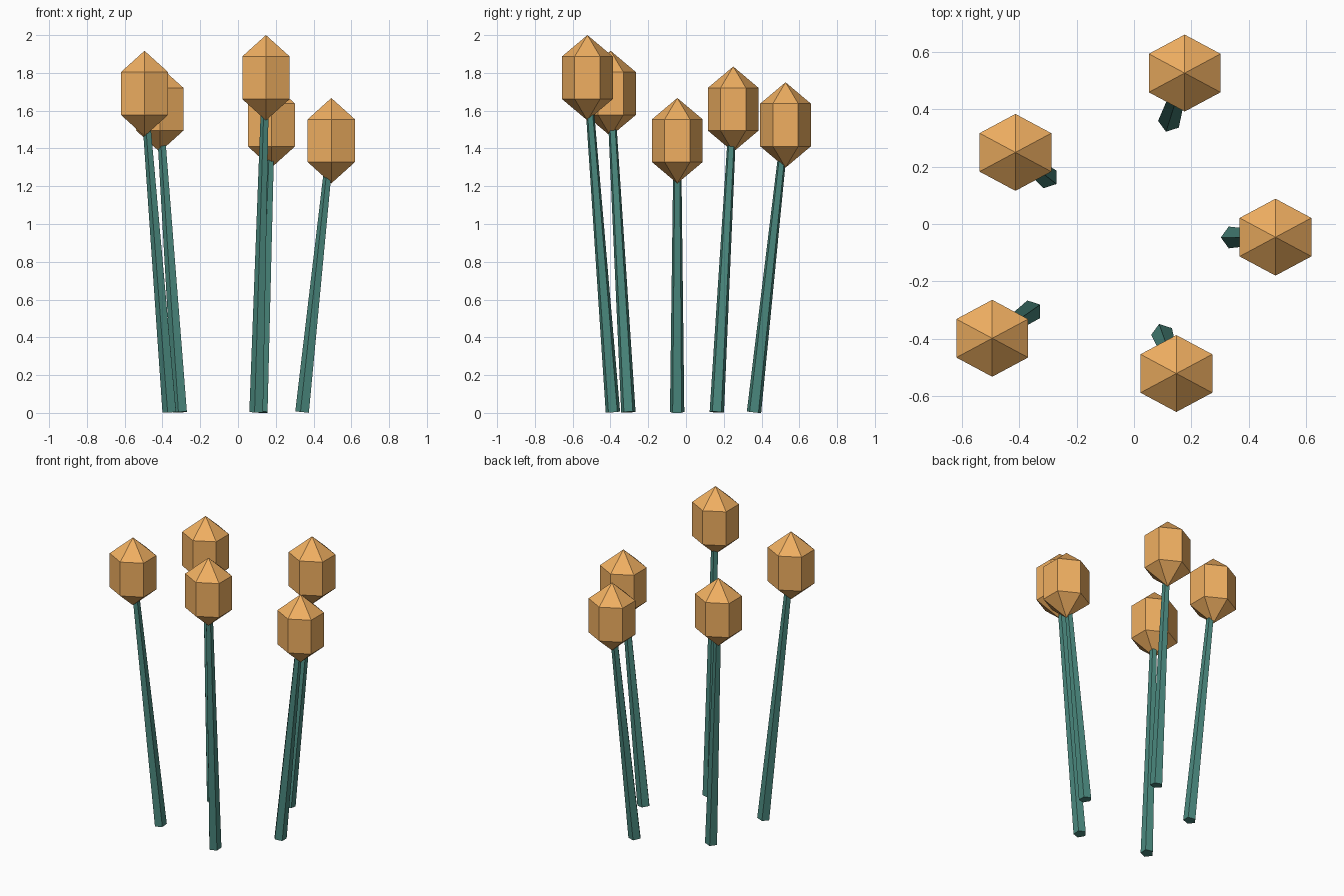
import bpy, bmesh, math
from mathutils import Matrix, Vector

if "Cube" in bpy.data.objects:
    bpy.data.objects.remove(bpy.data.objects["Cube"])


def material(name, color):
    m = bpy.data.materials.new(name)
    m.diffuse_color = (*color, 1)
    m.use_nodes = True
    m.node_tree.nodes["Principled BSDF"].inputs["Base Color"].default_value = m.diffuse_color
    return m


STEM = material("teal", (0.07, 0.25, 0.21))
BUD = material("amber", (0.87, 0.43, 0.12))


def face_corner(bm, angle):
    """Turn the mesh about z so that one of its corners lies at the angle."""
    v = max(bm.verts, key=lambda v: v.co.xy.length).co
    turn = Matrix.Rotation(angle - math.atan2(v.y, v.x), 4, 'Z')
    bm.transform(turn)


def finish(bm, name, mat):
    mesh = bpy.data.meshes.new(name)
    bm.to_mesh(mesh)
    bm.free()
    mesh.materials.append(mat)
    obj = bpy.data.objects.new(name, mesh)
    bpy.context.collection.objects.link(obj)


def stem(name, base, top):
    # five-sided tapered stalk leaning outwards, one corner facing the middle
    axis = top - base
    bm = bmesh.new()
    bmesh.ops.create_cone(bm, cap_ends=True, segments=5, radius1=0.04,
                          radius2=0.021, depth=axis.length)
    face_corner(bm, math.pi)
    lean = Vector((0, 0, 1)).rotation_difference(axis).to_matrix().to_4x4()
    bm.transform(Matrix.Translation((base + top) / 2) @ lean)
    finish(bm, name, STEM)


def bud(name, centre):
    # six-sided capsule with pointed ends, stretched upright
    bm = bmesh.new()
    bmesh.ops.create_uvsphere(bm, u_segments=6, v_segments=3, radius=1)
    face_corner(bm, math.pi / 2)
    bm.transform(Matrix.Translation(centre) @ Matrix.Diagonal((0.167, 0.155, 0.226, 1)))
    finish(bm, name, BUD)


# stem foot (x, y) and bud centre (x, y); each bud sits higher than the last
PLANTS = [
    ((0.343, -0.047), (0.494, -0.046)),
    ((0.124, 0.360), (0.177, 0.527)),
    ((-0.303, 0.163), (-0.414, 0.250)),
    ((-0.360, -0.305), (-0.495, -0.399)),
    ((0.100, -0.387), (0.148, -0.522)),
]
for i, (foot, head) in enumerate(PLANTS):
    centre = Vector((*head, 1.441 + i * 0.0833))
    stem(f"stem_{i + 1}", Vector((*foot, 0.004)), centre)
    bud(f"bud_{i + 1}", centre)
